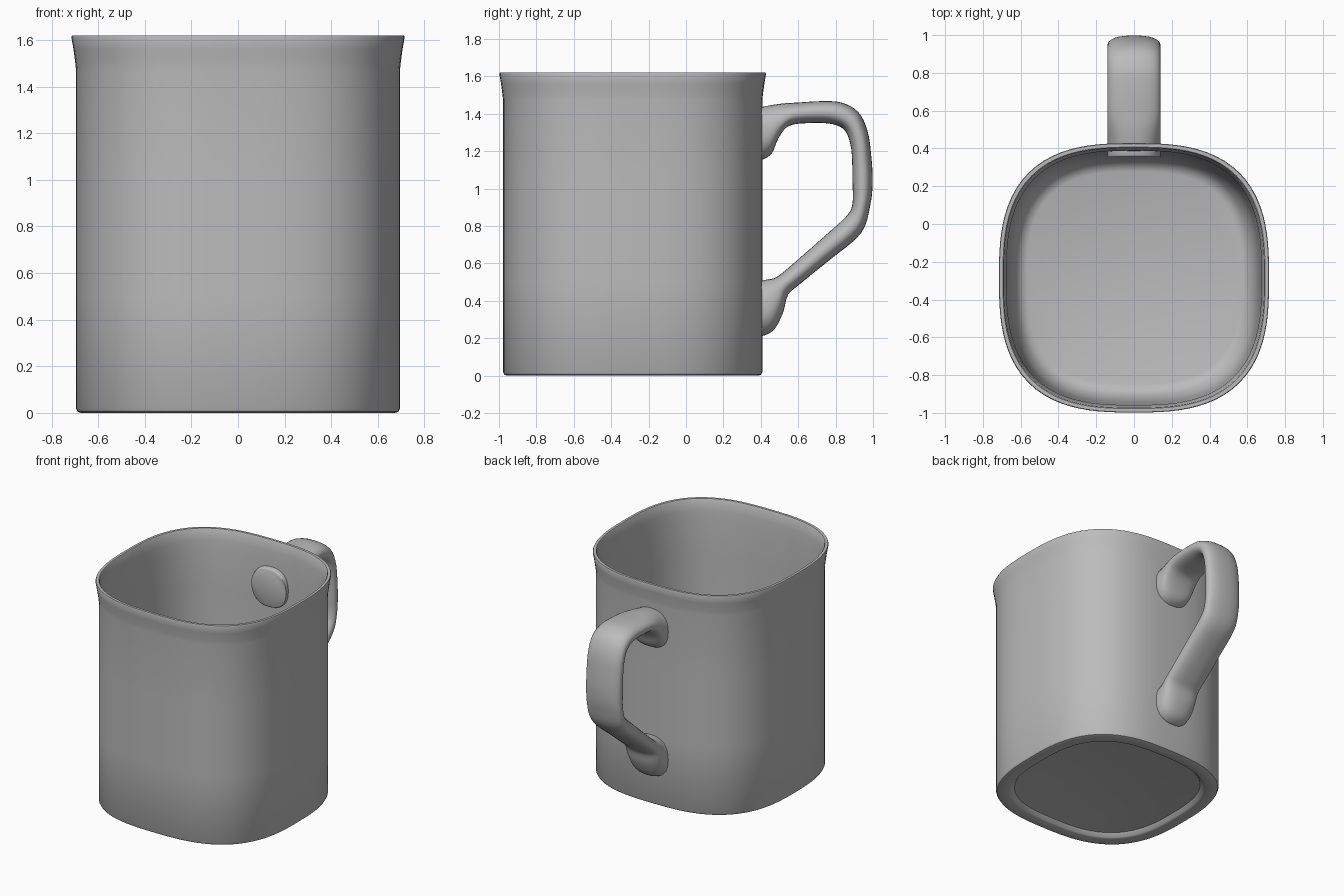
import bpy, bmesh, math
from mathutils import Vector

cube = bpy.data.objects.get("Cube")
if cube:
    bpy.data.objects.remove(cube)

glaze = bpy.data.materials.new("grey_glaze")
glaze.use_nodes = True
glaze.diffuse_color = (0.5, 0.5, 0.5, 1)
glaze.node_tree.nodes["Principled BSDF"].inputs["Base Color"].default_value = (0.5, 0.5, 0.5, 1)


def squircle(angle, power):
    """Unit rounded-square point at the given angle."""
    c, s = math.cos(angle), math.sin(angle)
    r = (abs(c) ** power + abs(s) ** power) ** (-1 / power)
    return c * r, s * r


def loft(name, rings, sharp):
    """Skin a list of closed rings and cap both ends."""
    bm = bmesh.new()
    loops = [[bm.verts.new(p) for p in ring] for ring in rings]
    for a, b in zip(loops, loops[1:]):
        for i in range(len(a)):
            j = (i + 1) % len(a)
            bm.faces.new((a[i], a[j], b[j], b[i]))
    bm.faces.new(loops[0])
    bm.faces.new(loops[-1])
    bmesh.ops.recalc_face_normals(bm, faces=bm.faces)
    mesh = bpy.data.meshes.new(name)
    bm.to_mesh(mesh)
    bm.free()
    mesh.materials.append(glaze)
    obj = bpy.data.objects.new(name, mesh)
    bpy.context.collection.objects.link(obj)
    bpy.ops.object.select_all(action='DESELECT')
    obj.select_set(True)
    bpy.context.view_layer.objects.active = obj
    bpy.ops.object.shade_smooth_by_angle(angle=math.radians(sharp))


def smooth_path(points, steps):
    """Catmull-Rom samples through the points."""
    ext = [points[0]] + points + [points[-1]]
    out = []
    for a, b, c, d in zip(ext, ext[1:], ext[2:], ext[3:]):
        for k in range(steps):
            t = k / steps
            out.append(b + (c - a) * (t / 2) + (a * 2 - b * 5 + c * 4 - d) * (t * t / 2)
                       + (b * 3 - a - c * 3 + d) * (t ** 3 / 2))
    return out + [points[-1]]


# Cup: half width and height, from the recessed base, up the outside, down the inside
CENTRE_Y = -0.285
profile = [
    (0.55, 0.035), (0.58, 0.03), (0.6, 0.005), (0.61, 0), (0.675, 0), (0.688, 0.005),
    (0.695, 0.018), (0.695, 0.5), (0.695, 1.0), (0.695, 1.47), (0.698, 1.5),
    (0.706, 1.56), (0.715, 1.612), (0.712, 1.62), (0.694, 1.62), (0.689, 1.612),
    (0.682, 1.54), (0.675, 1.47), (0.672, 1.2), (0.662, 0.4), (0.655, 0.24),
    (0.642, 0.17), (0.62, 0.12), (0.595, 0.09), (0.565, 0.08)]
SIDES = 96
outline = [squircle(math.tau * i / SIDES, 2.8) for i in range(SIDES)]
loft("cup", [[(x * w, CENTRE_Y + y * w * 0.997, z) for x, y in outline] for w, z in profile], 40)

# Handle: outer and inner edge (y, z) pairs from the top joint to the bottom joint
edges = [
    (0.355, 1.42, 0.355, 1.16), (0.365, 1.43, 0.365, 1.15), (0.41, 1.437, 0.41, 1.155),
    (0.45, 1.445, 0.46, 1.19), (0.52, 1.455, 0.495, 1.27), (0.60, 1.46, 0.55, 1.335),
    (0.72, 1.467, 0.66, 1.35), (0.83, 1.46, 0.78, 1.345), (0.92, 1.41, 0.85, 1.31),
    (0.97, 1.31, 0.88, 1.23), (0.99, 1.18, 0.888, 1.15), (0.998, 1.04, 0.89, 1.03),
    (0.985, 0.91, 0.89, 0.92), (0.935, 0.76, 0.855, 0.85), (0.77, 0.62, 0.70, 0.71),
    (0.61, 0.49, 0.54, 0.57), (0.545, 0.43, 0.48, 0.525), (0.52, 0.34, 0.44, 0.515),
    (0.475, 0.25, 0.415, 0.51), (0.42, 0.215, 0.395, 0.505), (0.385, 0.215, 0.385, 0.505)]
section = [squircle(math.tau * i / 32, 2.4) for i in range(32)]
rings = []
for yo, zo, yi, zi in smooth_path([Vector(e) for e in edges], 4):
    outer, inner = Vector((0, yo, zo)), Vector((0, yi, zi))
    middle, half = (outer + inner) / 2, (outer - inner) / 2
    rings.append([middle + half * v + Vector((0.14 * u, 0, 0)) for u, v in section])
loft("handle", rings, 50)
